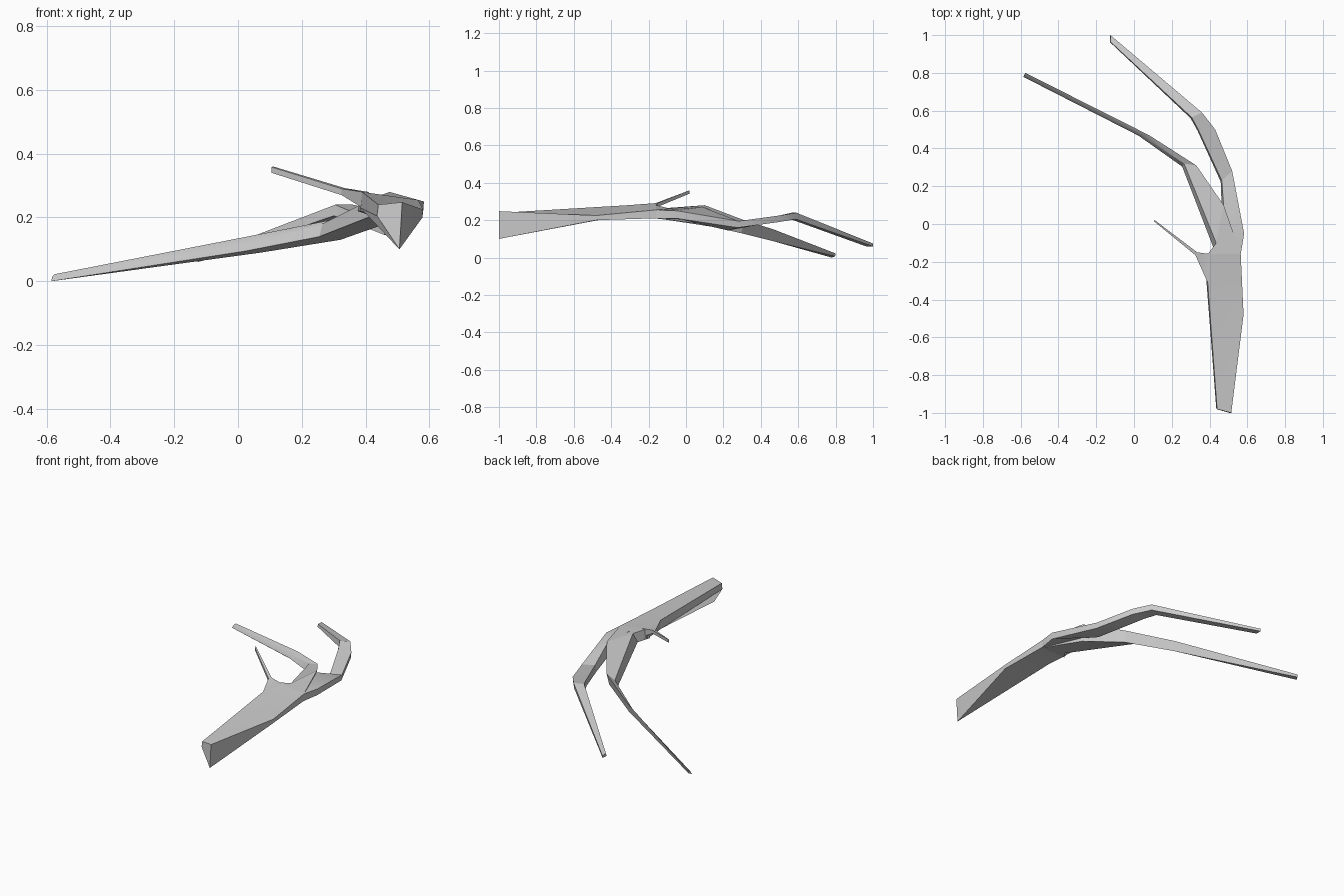
import bpy
import bmesh
from mathutils import Vector

default_cube = bpy.data.objects.get("Cube")
if default_cube:
    bpy.data.objects.remove(default_cube, do_unlink=True)

# One plain grey for the whole branch
grey = bpy.data.materials.new("bark grey")
grey.use_nodes = True
colour = (0.6, 0.6, 0.6, 1)
grey.diffuse_color = colour
grey.node_tree.nodes["Principled BSDF"].inputs["Base Color"].default_value = colour


def limb(name, stations, lean=(0, 0), cap_start=False):
    """Loft four-sided sections: left edge, right edge, and the depth below each."""
    bm = bmesh.new()
    rings = []
    for left, right, left_depth, right_depth in stations:
        left, right = Vector(left), Vector(right)
        # The underside shifts sideways in proportion to its depth
        low_left = left + Vector((lean[0], lean[1], -1)) * left_depth
        low_right = right + Vector((lean[0] / 2, lean[1] / 2, -1)) * right_depth
        rings.append([bm.verts.new(p) for p in (left, right, low_right, low_left)])
    for near, far in zip(rings, rings[1:]):
        for i in range(4):
            j = (i + 1) % 4
            bm.faces.new((near[i], near[j], far[j], far[i]))
    bm.faces.new(rings[-1])
    if cap_start:
        bm.faces.new(rings[0])
    bmesh.ops.recalc_face_normals(bm, faces=bm.faces)
    mesh = bpy.data.meshes.new(name)
    bm.to_mesh(mesh)
    bm.free()
    mesh.materials.append(grey)
    obj = bpy.data.objects.new(name, mesh)
    bpy.context.collection.objects.link(obj)
    bpy.ops.object.select_all(action="DESELECT")
    obj.select_set(True)
    bpy.context.view_layer.objects.active = obj
    bpy.ops.object.shade_smooth_by_angle(angle=0.4)
    return obj


# Main stem, with a deep keel on its cut front end
limb("main_stem", [
    ((.44, -.98, .24), (.515, -1, .248), .035, .148),
    ((.39, -.31, .28), (.58, -.48, .225), .05, .025),
    ((.39, -.16, .28), (.565, -.16, .255), .06, .045),
], lean=(-.12, 0), cap_start=True)

# Long fork that sweeps down across the middle
limb("long_fork", [
    ((.39, -.16, .28), (.565, -.16, .255), .06, .045),
    ((.435, -.1, .265), (.475, .1, .28), .06, .1),
    ((.265, .32, .18), (.33, .31, .2), .04, .07),
    ((.03, .475, .115), (.08, .47, .15), .02, .06),
    ((-.582, .785, .015), (-.575, .8, .022), .015, .015),
], lean=(-.25, -.4))

# Outer fork that dips, then arches over to its tip
limb("outer_fork", [
    ((.47, -.16, .262), (.565, -.16, .255), .05, .045),
    ((.475, .09, .27), (.583, -.05, .25), .07, .04),
    ((.465, .23, .185), (.52, .28, .195), .04, .035),
    ((.34, .5, .225), (.43, .5, .225), .03, .035),
    ((.305, .565, .24), (.36, .59, .24), .035, .035),
    ((-.125, .965, .075), (-.125, 1, .075), .015, .015),
], lean=(-.15, -.15))

# Short thorn-like twig rising from the side
limb("side_twig", [
    ((.39, -.31, .28), (.41, -.16, .28), .05, .05),
    ((.325, -.165, .29), (.335, -.15, .292), .02, .02),
    ((.105, .015, .358), (.11, .02, .36), .018, .018),
])
